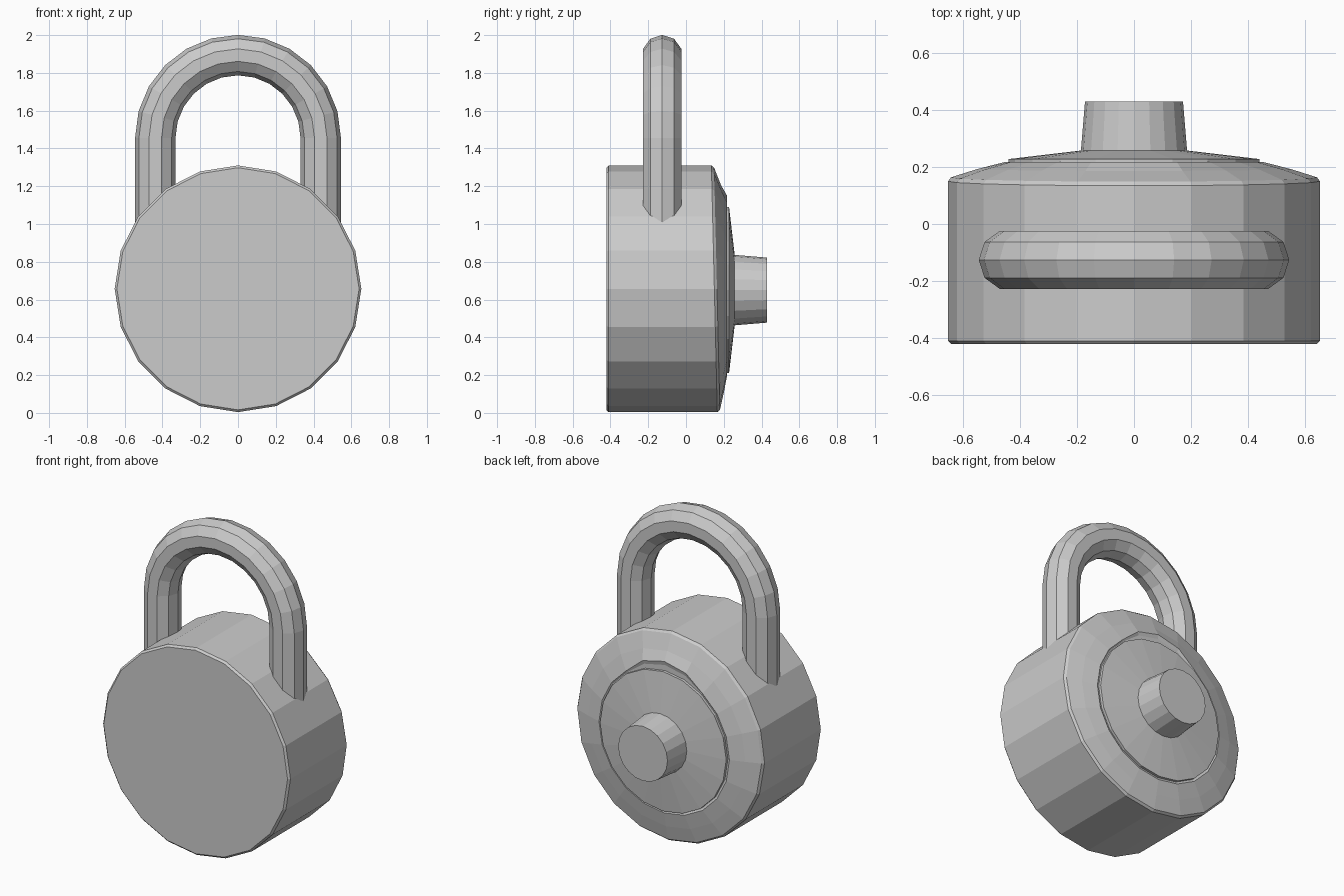
import bpy, bmesh
from math import sin, cos, pi

if "Cube" in bpy.data.objects:
    bpy.data.objects.remove(bpy.data.objects["Cube"])


def loft(name, rings):
    """Skin a list of equal-length point rings and cap both ends."""
    bm = bmesh.new()
    loops = [[bm.verts.new(p) for p in ring] for ring in rings]
    n = len(loops[0])
    for a, b in zip(loops, loops[1:]):
        for i in range(n):
            j = (i + 1) % n
            bm.faces.new((a[i], a[j], b[j], b[i]))
    bm.faces.new(loops[0])
    bm.faces.new(loops[-1])
    bmesh.ops.recalc_face_normals(bm, faces=bm.faces)
    mesh = bpy.data.meshes.new(name)
    bm.to_mesh(mesh)
    bm.free()
    obj = bpy.data.objects.new(name, mesh)
    bpy.context.collection.objects.link(obj)
    return obj


def disc_ring(r, y, cz, tilt=0.0, hump=0.0, n=20):
    """Ring around the y axis; tilt leans it, hump pushes its top outward."""
    pts = []
    for i in range(n):
        a = 2 * pi * i / n
        lift = max(0.0, (cos(a) - cos(pi / 5)) / (1 - cos(pi / 5)))
        rr = r + hump * lift
        pts.append((rr * sin(a), y - tilt * rr * cos(a), cz + rr * cos(a)))
    return pts


# Case: drum with small bevels and a dished, slightly leaning dial side
CZ = 0.657
loft("lock_body", [
    disc_ring(0.641, -0.422, CZ),
    disc_ring(0.653, -0.41, CZ),
    disc_ring(0.653, 0.15, CZ, 0.024),
    disc_ring(0.642, 0.164, CZ, 0.024),
    disc_ring(0.55, 0.193, CZ - 0.003, 0.012),
    disc_ring(0.455, 0.217, 0.65, 0.0, 0.045),
    disc_ring(0.445, 0.211, 0.65, 0.0, 0.03),
])

# Conical dial plate
loft("dial", [
    disc_ring(0.44, 0.20, 0.65),
    disc_ring(0.44, 0.228, 0.65),
    disc_ring(0.185, 0.258, 0.65),
])

# Tapered knob
loft("dial_knob", [
    disc_ring(0.187, 0.25, 0.65),
    disc_ring(0.172, 0.43, 0.65),
])

# Shackle: ten-sided tube along two legs and a half-circle
R, T, SY, SZ = 0.438, 0.107, -0.126, 1.456
path = [(0.0, 0.95)] + [(pi * i / 12, SZ) for i in range(13)] + [(pi, 0.95)]
loft("shackle", [
    [((R + T * cos(t)) * cos(a),
      SY + T * sin(t),
      z + (R + T * cos(t)) * sin(a))
     for t in (2 * pi * k / 10 for k in range(10))]
    for a, z in path
])
